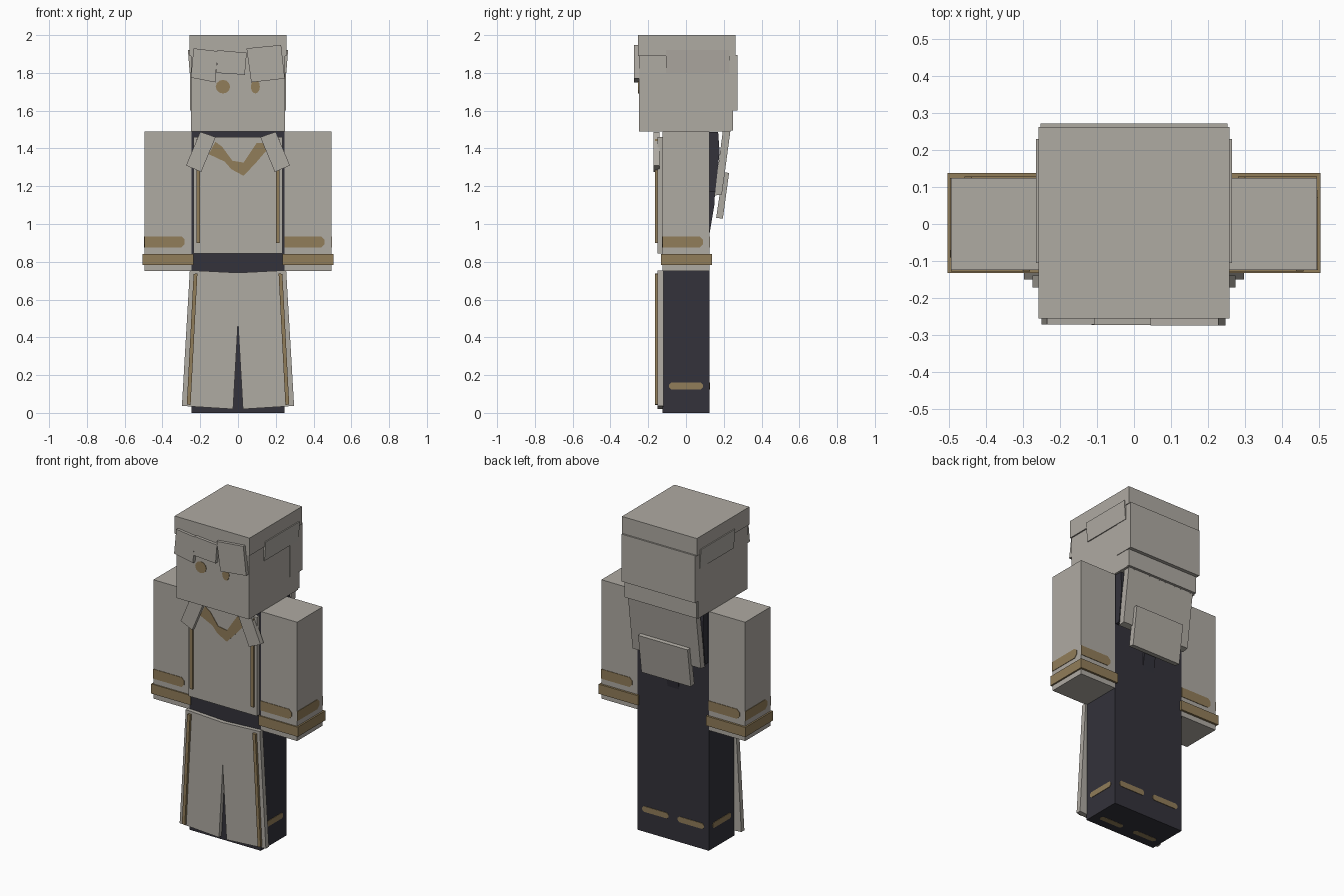
import bpy, bmesh, math
from mathutils import Vector

cube = bpy.data.objects.get("Cube")
if cube:
    bpy.data.objects.remove(cube, do_unlink=True)


def material(name, rgb):
    m = bpy.data.materials.new(name)
    m.use_nodes = True
    m.diffuse_color = (*rgb, 1)
    m.node_tree.nodes["Principled BSDF"].inputs["Base Color"].default_value = (*rgb, 1)
    return m


GREY = material("warm grey", (0.43, 0.405, 0.365))
DARK = material("charcoal", (0.033, 0.032, 0.043))
GOLD = material("dull gold", (0.285, 0.205, 0.10))


def prism(name, pts, axis, lo, hi, mat):
    """Extrude a flat outline along an axis: x takes (y, z), y takes (x, z), z takes (x, y)."""
    def place(p, d):
        return {"x": (d, p[0], p[1]), "y": (p[0], d, p[1]), "z": (p[0], p[1], d)}[axis]
    bm = bmesh.new()
    a = [bm.verts.new(place(p, lo)) for p in pts]
    b = [bm.verts.new(place(p, hi)) for p in pts]
    bm.faces.new(a)
    bm.faces.new(b)
    n = len(pts)
    for i in range(n):
        bm.faces.new((a[i], a[(i + 1) % n], b[(i + 1) % n], b[i]))
    bmesh.ops.recalc_face_normals(bm, faces=bm.faces)
    me = bpy.data.meshes.new(name)
    bm.to_mesh(me)
    bm.free()
    me.materials.append(mat)
    ob = bpy.data.objects.new(name, me)
    bpy.context.collection.objects.link(ob)
    return ob


def box(name, x, y, z, mat):
    return prism(name, [(x[0], y[0]), (x[1], y[0]), (x[1], y[1]), (x[0], y[1])], "z", *z, mat)


def flip(pts, s):
    return [(s * u, v) for u, v in pts]


def ellipse(cx, cz, rx, rz, n=12):
    return [(cx + rx * math.cos(2 * math.pi * i / n), cz + rz * math.sin(2 * math.pi * i / n))
            for i in range(n)]


def dash(u0, u1, v0, v1, round_start=True):
    """Stripe outline with chamfered ends, running from u0 to u1."""
    c = (v1 - v0) * 0.3
    d = math.copysign(c, u1 - u0)
    end = [(u1 - d, v0), (u1, v0 + c), (u1, v1 - c), (u1 - d, v1)]
    if round_start:
        return [(u0 + d, v0)] + end + [(u0 + d, v1), (u0, v1 - c), (u0, v0 + c)]
    return [(u0, v0)] + end + [(u0, v1)]


SIDES = ((-1, "right"), (1, "left"))
T = 0.003  # raised height of painted marks

# Body and legs
box("body", (-0.245, 0.245), (-0.125, 0.125), (0, 1.49), DARK)
prism("shirt_front", [(-0.235, 0.845), (0.235, 0.845), (0.235, 1.46), (-0.235, 1.46)],
      "y", -0.15, -0.12, GREY)
prism("chest_chevron", [(-0.155, 1.37), (-0.12, 1.435), (-0.085, 1.41), (-0.03, 1.335), (0.03, 1.325),
                        (0.1, 1.43), (0.145, 1.43), (0.16, 1.40), (0.10, 1.33), (0.03, 1.255),
                        (-0.035, 1.29), (-0.07, 1.33)], "y", -0.15 - T, -0.148, GOLD)

for s, side in SIDES:
    # Shirt trim, lapel and split skirt panel
    box(side + "_shirt_trim", sorted((s * 0.2, s * 0.22)), (-0.163, -0.145), (0.9, 1.45), GOLD)
    prism(side + "_lapel", flip([(0.2, 1.488), (0.118, 1.46), (0.195, 1.275), (0.275, 1.31)], s),
          "y", -0.172, -0.14, GREY)
    prism(side + "_skirt_panel", flip([(0.255, 0.755), (0, 0.742), (0, 0.48), (0.026, 0.02),
                                       (0.297, 0.037)], s), "y", -0.15, -0.12, GREY)
    prism(side + "_skirt_trim", flip([(0.215, 0.738), (0.235, 0.736), (0.271, 0.045), (0.251, 0.042)], s),
          "y", -0.165, -0.145, GOLD)

    # Arm and cuff
    xi, xo = 0.245, 0.495
    x0, x1 = sorted((s * xi, s * xo))
    box(side + "_arm", (x0, x1), (-0.125, 0.125), (0.75, 1.49), GREY)
    box(side + "_cuff", sorted((s * 0.235, s * 0.505)), (-0.133, 0.138), (0.782, 0.842), GOLD)

    # Sleeve stripes, each starting at the left edge of its face
    zs = (0.875, 0.935)
    prism(side + "_sleeve_stripe_front", dash(x0, x0 + 0.213, *zs, False), "y", -0.125 - T, -0.123, GOLD)
    prism(side + "_sleeve_stripe_back", dash(x1, x1 - 0.213, *zs, False), "y", 0.123, 0.125 + T, GOLD)
    prism(side + "_sleeve_stripe_side", dash(-s * 0.125, s * 0.09, *zs, False), "x",
          *sorted((s * 0.493, s * (0.495 + T))), GOLD)

    # Hem stripes on the side, the back and the sole
    prism(side + "_hem_stripe_side", dash(-0.09, 0.09, 0.125, 0.16), "x",
          *sorted((s * 0.243, s * (0.245 + T))), GOLD)
    prism(side + "_hem_stripe_back", dash(s * 0.122 - 0.09, s * 0.122 + 0.09, 0.125, 0.16),
          "y", 0.123, 0.125 + T, GOLD)
    prism(side + "_sole_stripe", dash(s * 0.122 - 0.08, s * 0.122 + 0.08, -0.07, -0.035),
          "z", -0.001, 0.002, GOLD)

    # Hair plate above the ear, leaning outwards
    plate = prism(side + "_hair_plate", flip([(0.24, 1.80), (0.256, 1.80), (0.265, 1.92), (0.24, 1.92)], s),
                  "y", -0.105, 0.23, GREY)

# Head and hair
box("head", (-0.25, 0.25), (-0.25, 0.235), (1.49, 1.95), GREY)
box("hair_cap", (-0.258, 0.258), (-0.255, 0.262), (1.89, 2.0), GREY)
box("hair_back", (-0.253, 0.253), (0.15, 0.272), (1.6, 1.895), GREY)
box("hair_nape", (-0.247, 0.247), (0.2, 0.25), (1.495, 1.61), GREY)
fringe = (("right", [(-0.235, 1.93), (-0.108, 1.915), (-0.12, 1.75), (-0.25, 1.775)]),
          ("middle", [(-0.108, 1.92), (0.046, 1.907), (0.036, 1.79), (-0.115, 1.80)]),
          ("left", [(0.045, 1.93), (0.228, 1.948), (0.248, 1.77), (0.07, 1.75)]))
for i, (part, pts) in enumerate(fringe):
    prism("fringe_" + part, pts, "y", -0.272 - 0.001 * i, -0.245, GREY)
prism("right_eye", ellipse(-0.08, 1.727, 0.038, 0.036), "y", -0.25 - T, -0.248, GOLD)
prism("left_eye", ellipse(0.092, 1.727, 0.024, 0.036), "y", -0.25 - T, -0.248, GOLD)

# Hood hanging down the back, with its dark lining
prism("hood", [(0.195, 1.492), (0.235, 1.492), (0.19, 1.157), (0.15, 1.15)], "x", -0.235, 0.235, GREY)
prism("hood_flap", [(0.195, 1.275), (0.228, 1.27), (0.195, 1.028), (0.16, 1.033)], "x", -0.17, 0.17, GREY)
prism("hood_lining", [(0.12, 1.488), (0.17, 1.488), (0.178, 1.38), (0.155, 1.17), (0.12, 1.17)],
      "x", -0.24, 0.24, DARK)
prism("hood_lining_tip", [(0.12, 1.2), (0.155, 1.2), (0.15, 1.1), (0.125, 0.95)], "x", -0.04, 0.04, DARK)
